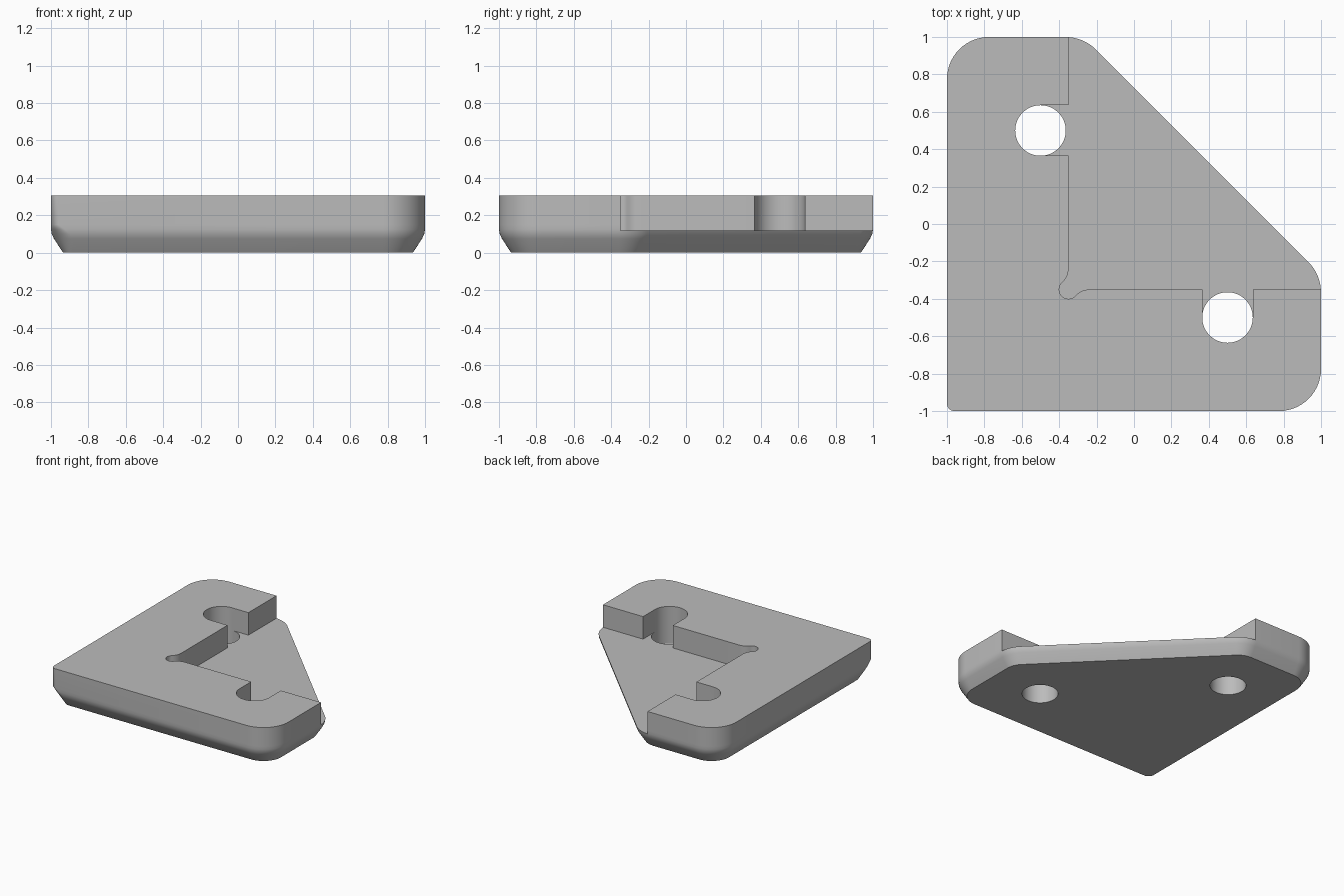
import bpy, bmesh
from math import cos, sin, tan, pi, radians
from mathutils import Vector

if "Cube" in bpy.data.objects:
    bpy.data.objects.remove(bpy.data.objects["Cube"], do_unlink=True)

grey = bpy.data.materials.new("plain grey")
grey.use_nodes = True
colour = (0.5, 0.5, 0.5, 1)
grey.diffuse_color = colour
grey.node_tree.nodes["Principled BSDF"].inputs["Base Color"].default_value = colour

HEIGHT, FLOOR = 0.305, 0.12
WALL = -0.35          # inner faces of the two fences
HOLE, R = 0.5, 0.135  # hole position and radius


def rounded(corners, radii, inset, steps=14):
    """Inset a convex outline and round each corner with an arc."""
    pts = [Vector(c) for c in corners]
    ring = []
    for i, p in enumerate(pts):
        a = (p - pts[i - 1]).normalized()
        b = (pts[(i + 1) % len(pts)] - p).normalized()
        na, nb = Vector((-a.y, a.x)), Vector((-b.y, b.x))
        half = a.angle(b) / 2
        bisector = (na + nb).normalized() / cos(half)
        centre = p + bisector * (inset + radii[i])
        for k in range(steps + 1):
            t = 2 * half * k / steps
            out = Vector((-na.x * cos(t) + na.y * sin(t),
                          -na.x * sin(t) - na.y * cos(t)))
            ring.append(centre + out * radii[i])
    return ring


def loft(name, levels):
    """Skin matching rings given as (z, points)."""
    bm = bmesh.new()
    rings = [[bm.verts.new((p[0], p[1], z)) for p in pts] for z, pts in levels]
    for lo, hi in zip(rings, rings[1:]):
        for i in range(len(lo)):
            bm.faces.new((lo[i - 1], lo[i], hi[i], hi[i - 1]))
    bm.faces.new(rings[0][::-1])
    bm.faces.new(rings[-1])
    bmesh.ops.recalc_face_normals(bm, faces=bm.faces)
    mesh = bpy.data.meshes.new(name)
    bm.to_mesh(mesh)
    bm.free()
    obj = bpy.data.objects.new(name, mesh)
    bpy.context.collection.objects.link(obj)
    mesh.materials.append(grey)
    return obj


def arc(cx, cy, r, start, end, steps):
    return [(cx + r * cos(radians(start + (end - start) * k / steps)),
             cy + r * sin(radians(start + (end - start) * k / steps)))
            for k in range(steps + 1)]


# Body: square plate with one cut corner and an eased lower chamfer
corners = [(-1, -1), (1, -1), (1, -0.27), (-0.27, 1), (-1, 1)]
profile = [(0, 0.065, 0.05), (0.075, 0.016, 0.1), (0.1, 0.004, 0.1),
           (0.125, 0, 0.075), (0.15, 0, 0.04), (HEIGHT, 0, 0.04)]
body = loft("corner_square_body", [
    (z, rounded(corners, [small] + [0.225 - inset] * 4, inset))
    for z, inset, small in profile])

# Pocket: half of the outline, mirrored across the diagonal
fillet, relief = 0.1, 0.05
dy = ((fillet + relief) ** 2 - fillet ** 2) ** 0.5
touch = 180 - 180 / pi * Vector((fillet, dy)).angle(Vector((1, 0)))
half = [(WALL, 1.3), (WALL, HOLE + R), (-HOLE, HOLE + R),
        (-HOLE, HOLE - R), (WALL, HOLE - R)]
half += arc(WALL - fillet, WALL + dy, fillet, 0, touch - 180, 8)
half += arc(WALL, WALL, relief, touch, 225, 10)[1:]
outline = half + [(y, x) for x, y in reversed(half[:-1])] + [(1.3, 1.3)]
cutters = [loft("pocket_cutter", [(FLOOR, outline), (0.6, outline)])]

# Two through holes
for x, y in ((-HOLE, HOLE), (HOLE, -HOLE)):
    circle = arc(x, y, R, 0, 360, 64)[:-1]
    cutters.append(loft("hole_cutter", [(-0.2, circle), (0.7, circle)]))

# Cut the body, then drop the cutters
bpy.context.view_layer.objects.active = body
for cutter in cutters:
    cutter.hide_render = True
    mod = body.modifiers.new("cut", "BOOLEAN")
    mod.operation = "DIFFERENCE"
    mod.solver = "EXACT"
    mod.object = cutter
    bpy.ops.object.modifier_apply(modifier=mod.name)
    bpy.data.objects.remove(cutter, do_unlink=True)

bpy.ops.object.select_all(action="DESELECT")
body.select_set(True)
bpy.ops.object.shade_smooth_by_angle(angle=radians(32))
